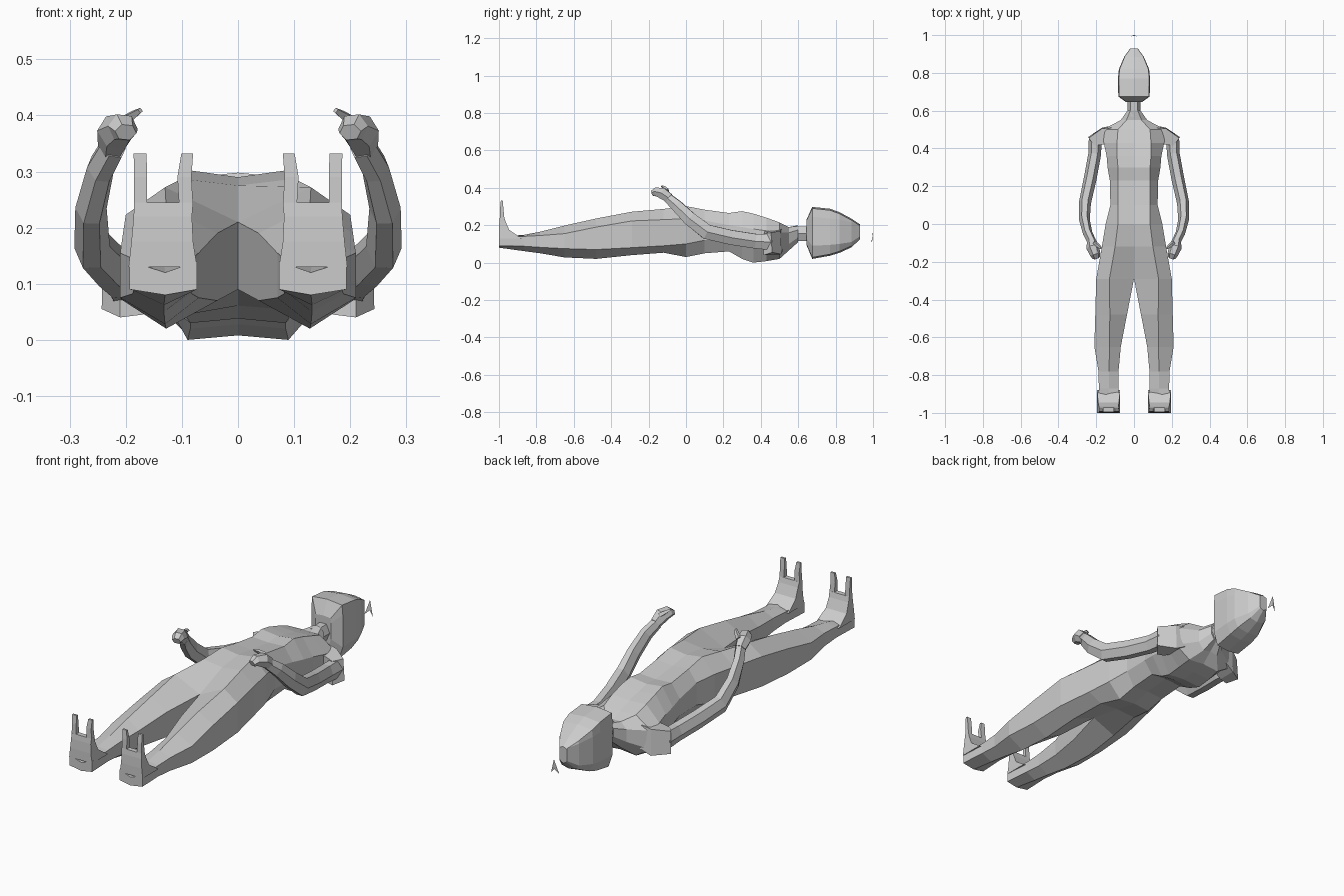
import bpy, bmesh
from math import cos, sin, pi
from mathutils import Vector


def make(name, verts, faces, mirror=False):
    me = bpy.data.meshes.new(name)
    me.from_pydata(verts, [], faces)
    bm = bmesh.new()
    bm.from_mesh(me)
    bmesh.ops.recalc_face_normals(bm, faces=bm.faces)
    bm.to_mesh(me)
    bm.free()
    ob = bpy.data.objects.new(name, me)
    bpy.context.collection.objects.link(ob)
    if mirror:
        m = ob.modifiers.new("Mirror", 'MIRROR')
        m.use_clip = False
        m.use_mirror_merge = False
    return ob


def loft(name, rings, start=True, end=True, mirror=False):
    n = len(rings[0])
    verts = [p for r in rings for p in r]
    faces = [(i * n + j, i * n + (j + 1) % n, (i + 1) * n + (j + 1) % n, (i + 1) * n + j)
             for i in range(len(rings) - 1) for j in range(n)]
    if start:
        faces.append(tuple(range(n)))
    if end:
        k = (len(rings) - 1) * n
        faces.append(tuple(range(k, k + n)))
    return make(name, verts, faces, mirror)


def half_to_full(h):
    # first and last points lie on the centre plane
    return h + [(-x, y, z) for x, y, z in reversed(h[1:-1])]


# Torso: y, ridge x, side x, centre top z, ridge top z, side upper z, side lower z, bottom z
torso = [
    (.60, .02, .035, .20, .195, .175, .135, .11),
    (.55, .04, .07, .19, .19, .16, .10, .065),
    (.50, .085, .165, .21, .215, .16, .07, .02),
    (.43, .09, .16, .235, .24, .17, .08, .008),
    (.36, .09, .145, .25, .262, .18, .10, .0),
    (.30, .085, .14, .265, .275, .19, .11, .02),
    (.23, .085, .128, .26, .265, .20, .12, .06),
    (.10, .085, .125, .275, .283, .225, .12, .05),
    (.0, .085, .15, .29, .302, .235, .10, .03),
    (-.12, .10, .17, .275, .287, .23, .09, .053),
]
halves = [[(0, y, c), (r, y, t), (s, y, u), (s, y, l), (r, y, b), (0, y, b + .008)]
          for y, r, s, c, t, u, l, b in torso]
crotch = [(0, -.29, .21), (.13, -.29, .272), (.2, -.29, .223), (.2, -.29, .08),
          (.12, -.29, .04), (0, -.29, .09)]
loft("torso", [half_to_full(h) for h in halves + [crotch]], end=False)

# Legs: y, inner x, ridge x, outer x, top z, upper z, lower z, bottom z
legs = [
    (-.48, .037, .128, .205, .236, .19, .07, .02),
    (-.65, .07, .13, .21, .198, .155, .075, .028),
    (-.78, .082, .132, .188, .165, .145, .082, .05),
    (-.87, .082, .132, .186, .148, .14, .088, .062),
    (-1.0, .073, .13, .193, .12, .14, .09, .08),
]
loft("leg", [crotch] + [[(i, y, u), (r, y, t), (o, y, u), (o, y, l), (r, y, b), (i, y, l)]
                        for y, i, r, o, t, u, l, b in legs], start=False, mirror=True)


def slab(x0, x1, y0, y1, z):
    return [(x0, y0, z), (x1, y0, z), (x1, y1, z), (x0, y1, z)]


# Upturned feet with two long toes each
loft("foot", [slab(.073, .195, -1, -.88, .13), slab(.08, .19, -1, -.945, .175),
              slab(.082, .186, -.998, -.965, .22), slab(.08, .185, -.995, -.972, .245)], mirror=True)
for side, (a, b, c, d) in {"inner": (.08, .105, .08, .101), "outer": (.162, .185, .163, .186)}.items():
    loft(side + "_toe", [slab(a, b, -.995, -.972, .24), slab(a + .003, b + .003, -.994, -.976, .29)
                         if side == "inner" else slab(a, b, -.994, -.976, .29),
                         slab(c, d, -.99, -.98, .332)], mirror=True)

# Neck and head: y, half width, top z, cheek z, jaw z, bottom z
loft("neck", [[(.035 * cos(a * pi / 3), y, .155 + .045 * sin(a * pi / 3)) for a in range(6)]
              for y in (.57, .68)])
head = [
    (.675, .083, .298, .245, .09, .02),
    (.77, .085, .288, .235, .095, .037),
    (.82, .08, .27, .23, .10, .052),
    (.885, .052, .235, .215, .11, .082),
    (.93, .02, .205, .20, .14, .125),
]
rings = [half_to_full([(0, y, t), (w * .95, y, t - .008), (w, y, c), (w, y, j), (w * .75, y, b + .008), (0, y, b)])
         for y, w, t, c, j, b in head]
chin = [(x * .5, .645, .165 + (z - .165) * .5) for x, y, z in rings[0]]
loft("head", [chin] + rings)


def tube(name, path, sides=6):
    # path rows: centre x, y, z, half width, half thickness
    pts = [Vector(p[:3]) for p in path]
    out = []
    for i, p in enumerate(path):
        t = (pts[min(i + 1, len(pts) - 1)] - pts[max(i - 1, 0)]).normalized()
        side = t.cross(Vector((0, .35, 1))).normalized()
        up = side.cross(t)
        out.append([tuple(pts[i] + side * p[3] * cos(k * 2 * pi / sides)
                          + up * p[4] * sin(k * 2 * pi / sides)) for k in range(sides)])
    return loft(name, out, mirror=True)


# Shoulder cap
loft("shoulder", [[(.12, .52, .07), (.12, .43, .07), (.12, .42, .17), (.12, .51, .18)],
                  [(.17, .51, .045), (.17, .42, .045), (.17, .42, .165), (.17, .505, .17)],
                  [(.243, .46, .055), (.21, .415, .04), (.21, .415, .155), (.24, .455, .16)]], mirror=True)
# Bent arm, hand and thumb
tube("arm", [(.205, .46, .11, .034, .05), (.208, .37, .115, .034, .045), (.232, .24, .135, .034, .045),
             (.26, .11, .165, .032, .046), (.262, .02, .235, .028, .042), (.245, -.05, .305, .025, .035),
             (.222, -.095, .345, .024, .028)])
tube("hand", [(.225, -.09, .345, .025, .028), (.218, -.125, .37, .034, .034),
              (.205, -.16, .378, .028, .026), (.20, -.18, .37, .02, .016)])
tube("thumb", [(.21, -.10, .385, .013, .012), (.188, -.115, .40, .01, .009), (.174, -.13, .409, .006, .005)], 4)

# Small loose arrow-shaped plate beyond the head
make("loose_plate", [(0, 1, .17), (.022, .99, .10), (0, .997, .122), (-.022, .99, .10)],
     [(0, 1, 2), (0, 2, 3)])
